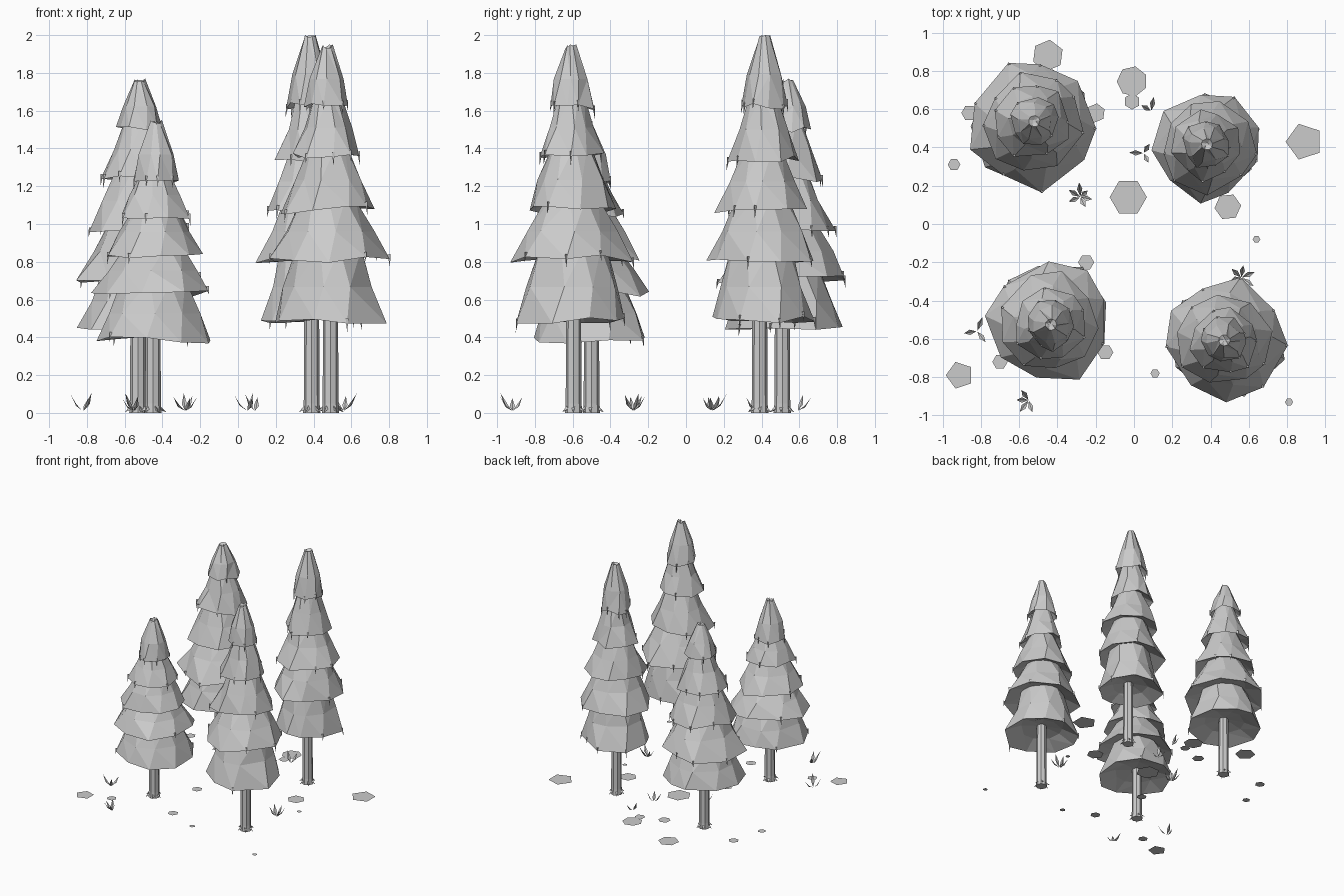
import bpy, bmesh, math, random
from mathutils import Vector

cube = bpy.data.objects.get("Cube")
if cube:
    bpy.data.objects.remove(cube, do_unlink=True)

grey = bpy.data.materials.new("plain_grey")
grey.use_nodes = True
grey.diffuse_color = (0.6, 0.6, 0.6, 1)
grey.node_tree.nodes["Principled BSDF"].inputs["Base Color"].default_value = (0.6, 0.6, 0.6, 1)


def finish(bm, name):
    mesh = bpy.data.meshes.new(name)
    bm.to_mesh(mesh)
    bm.free()
    mesh.materials.append(grey)
    obj = bpy.data.objects.new(name, mesh)
    bpy.context.collection.objects.link(obj)


def polar(centre, r, a, z):
    return Vector((centre[0] + r * math.cos(a), centre[1] + r * math.sin(a), z))


def loft(bm, rings):
    """Skin a list of point rings and cap both ends."""
    loops = [[bm.verts.new(p) for p in ring] for ring in rings]
    n = len(loops[0])
    for low, high in zip(loops, loops[1:]):
        for i in range(n):
            j = (i + 1) % n
            bm.faces.new((low[i], low[j], high[j], high[i]))
    bm.faces.new(loops[0][::-1])
    bm.faces.new(loops[-1])


def spike(bm, base, tip, r):
    """Thin three-sided spike from base to tip."""
    axis = (tip - base).normalized()
    side = axis.orthogonal().normalized()
    other = axis.cross(side)
    ring = [bm.verts.new(base + r * (math.cos(a) * side + math.sin(a) * other))
            for a in (0, math.tau / 3, math.tau * 2 / 3)]
    end = bm.verts.new(tip)
    bm.faces.new(ring[::-1])
    for i in range(3):
        bm.faces.new((ring[i], ring[(i + 1) % 3], end))


def trunk(name, pos, top):
    bm = bmesh.new()
    n = 8
    profile = [(0.046, 0.0), (0.042, 0.05), (0.039, top)]
    loft(bm, [[polar(pos, r, math.tau * i / n, z) for i in range(n)] for r, z in profile])
    # flared roots
    for i in range(6):
        a = math.tau * i / 6 + random.uniform(-0.2, 0.2)
        spike(bm, polar(pos, 0.03, a, 0.03), polar(pos, 0.07, a, 0.004), 0.014)
    finish(bm, name + "_trunk")


def skirt(name, centre, top, top_r, rim, rim_r, crown):
    """One layer of boughs: flared shell, hollow underside, hanging twigs."""
    bm = bmesh.new()
    n = 9
    turn = random.uniform(0, math.tau)
    angles = [turn + math.tau * (i + random.uniform(-0.2, 0.2)) / n for i in range(n)]
    # uneven corners, the longer ones droop
    outer = [rim_r * random.uniform(0.92, 1.1) for a in angles]
    drop = [random.uniform(-0.015, 0.02) - 0.4 * (r - rim_r) for r in outer]
    h = top - rim
    hem = [polar(centre, r, a, rim + d) for r, a, d in zip(outer, angles, drop)]
    inner = [polar(centre, 0.55 * r, a, rim + 0.055) for r, a in zip(outer, angles)]
    hub = [polar(centre, 0.03, a, rim + 0.08) for a in angles]
    belly_r = top_r + (rim_r - top_r) * (0.66 if crown else 0.52)
    belly = [polar(centre, belly_r * random.uniform(0.94, 1.06), a + 0.15, rim + 0.45 * h)
             for a in angles]
    peak = [polar(centre, top_r, a, top - random.uniform(0, 0.02)) for a in angles]
    rings = [hub, inner, hem, belly, peak]
    if crown:
        # dented, ragged tip
        peak[0].z = top
        rings.append([polar(centre, 0.008, a, top - 0.02) for a in angles])
    loft(bm, rings)
    bmesh.ops.triangulate(bm, faces=[f for f in bm.faces if len(f.verts) == 4])
    # twigs hanging at some corners of the hem
    for p, a in zip(hem, angles):
        if random.random() < 0.55:
            out = Vector((math.cos(a), math.sin(a), 0))
            length = random.uniform(0.025, 0.05)
            spike(bm, p - 0.006 * out + Vector((0, 0, 0.025)),
                  p + 0.002 * out - Vector((0, 0, length)), 0.009)
    # small shoots at the tip
    if crown:
        for a in angles[::2]:
            spike(bm, polar(centre, top_r * 0.8, a, top - 0.04),
                  polar(centre, top_r * 1.0, a, top - 0.003), 0.008)
    finish(bm, name)


def tree(name, seed, pos, apex, height, layers):
    random.seed(seed)
    trunk(name, pos, layers[-1][0] + 0.2)
    top, top_r = height, 0.03
    for k, (rim, rim_r) in enumerate(layers):
        t = (rim + 0.1) / height
        centre = [p + (q - p) * t for p, q in zip(pos, apex)]
        skirt(f"{name}_boughs_{k + 1}", centre, top, top_r, rim, rim_r, k == 0)
        top, top_r = rim + 0.075, rim_r * 0.57


# four trees: trunk position, tip position, height, (hem height, hem radius)
tree("back_left_tree", 3, (-0.53, 0.51), (-0.52, 0.54), 1.77,
     [(1.5, 0.125), (1.24, 0.195), (0.97, 0.26), (0.70, 0.335), (0.44, 0.32)])
tree("back_right_tree", 5, (0.39, 0.39), (0.38, 0.42), 2.0,
     [(1.62, 0.125), (1.34, 0.18), (1.07, 0.24), (0.81, 0.285), (0.49, 0.26)])
tree("front_left_tree", 8, (-0.45, -0.50), (-0.43, -0.53), 1.55,
     [(1.22, 0.13), (1.04, 0.195), (0.83, 0.255), (0.63, 0.315), (0.38, 0.315)])
tree("front_right_tree", 11, (0.49, -0.595), (0.47, -0.61), 1.95,
     [(1.62, 0.12), (1.36, 0.175), (1.07, 0.25), (0.81, 0.315), (0.49, 0.295)])

# flat stones on the ground: x, y, radius, sides, turn
stones = [(-0.45, 0.88, 0.083, 6, 0.4), (-0.01, 0.745, 0.08, 7, 0.45), (-0.01, 0.64, 0.042, 6, 0.5),
          (0.89, 0.43, 0.098, 5, 0.63), (-0.94, 0.31, 0.033, 6, 0), (-0.03, 0.14, 0.097, 6, 0),
          (0.49, 0.09, 0.07, 6, 0.1), (0.64, -0.08, 0.02, 6, 0), (-0.25, -0.2, 0.042, 6, 0),
          (-0.91, -0.79, 0.073, 5, 0.63), (0.11, -0.78, 0.024, 6, 0), (0.81, -0.93, 0.021, 6, 0),
          (-0.2, 0.58, 0.05, 6, 0.4), (-0.86, 0.58, 0.042, 6, 0), (-0.15, -0.67, 0.042, 6, 0),
          (-0.7, -0.72, 0.04, 6, 0)]
for i, (x, y, r, n, turn) in enumerate(stones):
    bm = bmesh.new()
    bm.faces.new([bm.verts.new(polar((x, y), r, turn + math.tau * k / n, 0)) for k in range(n)])
    finish(bm, f"flat_stone_{i + 1}")

# leafy tufts: x, y, direction of the fan, spread, blades
tufts = [(-0.28, 0.14, 1.2, 4.6, 6), (0.05, 0.37, 1.0, 4.2, 3), (0.09, 0.59, 2.0, 1.2, 2),
         (-0.82, -0.56, 1.2, 4.2, 3), (-0.55, -0.92, 3.6, 2.8, 4), (0.56, -0.28, 1.4, 4.0, 5)]
random.seed(4)
for i, (x, y, face, spread, blades) in enumerate(tufts):
    bm = bmesh.new()
    for k in range(blades):
        a = face + spread * (k / (blades - 1) - 0.5)
        reach, tall = random.uniform(0.05, 0.08), random.uniform(0.075, 0.11)
        side = Vector((-math.sin(a), math.cos(a), 0)) * 0.014
        root = polar((x, y), 0.003, a, 0.012)
        mid = polar((x, y), 0.55 * reach, a, 0.45 * tall)
        tip = polar((x, y), reach, a, tall)
        v = [bm.verts.new(p) for p in (root, mid + side, tip, mid - side,
                                       mid - Vector((0, 0, 0.008)))]
        bm.faces.new((v[0], v[4], v[2], v[1]))
        bm.faces.new((v[0], v[3], v[2], v[4]))
    finish(bm, f"leaf_tuft_{i + 1}")
